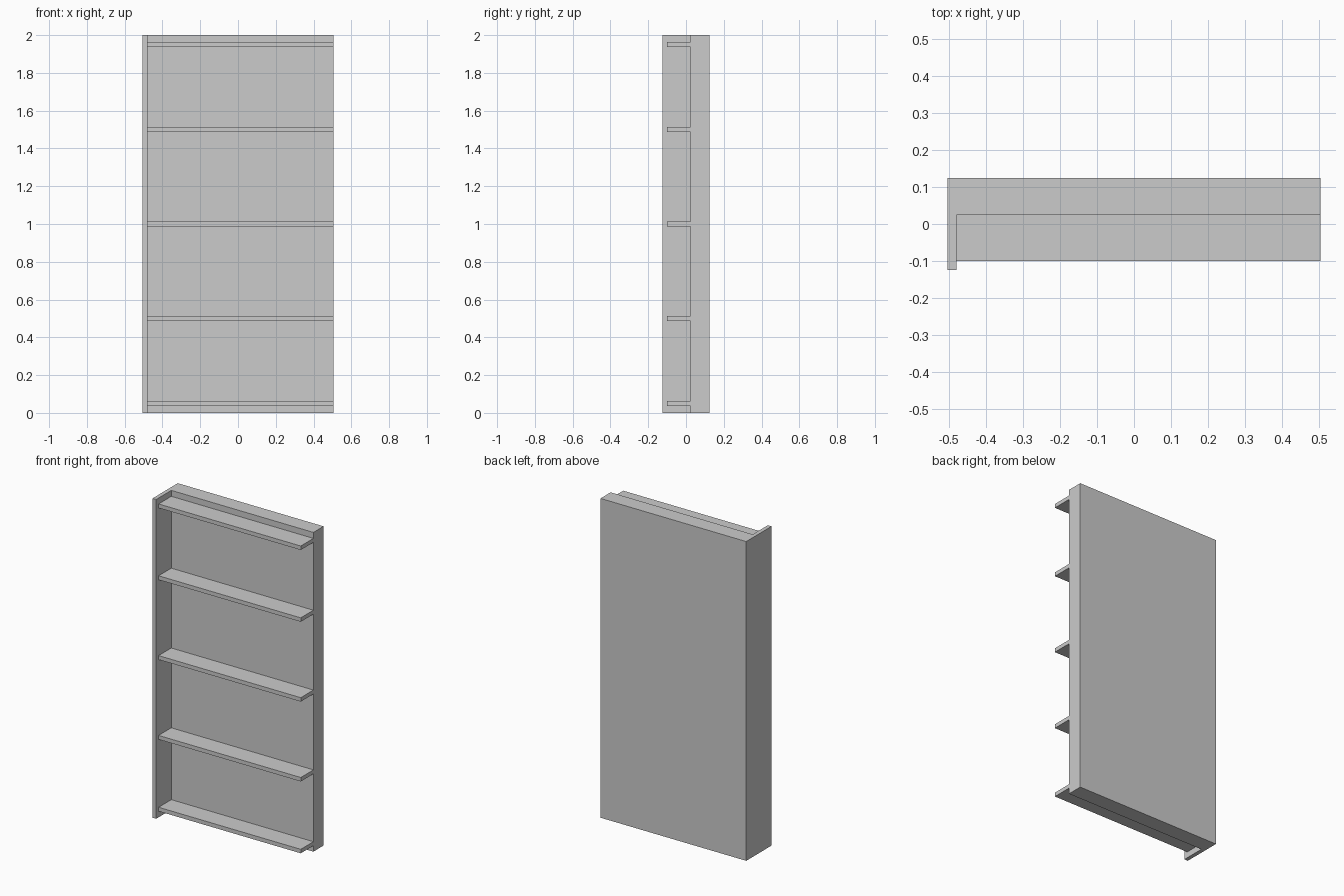
import bpy
import bmesh

if "Cube" in bpy.data.objects:
    bpy.data.objects.remove(bpy.data.objects["Cube"])

LEFT, RIGHT = -0.505, 0.505
FRONT, BACK = -0.125, 0.125
INNER_X, INNER_Y = -0.48, 0.025


def extrude_profile(name, points, z0, z1):
    """Extrude a closed xy outline from z0 up to z1."""
    bm = bmesh.new()
    face = bm.faces.new([bm.verts.new((x, y, z0)) for x, y in points])
    result = bmesh.ops.extrude_face_region(bm, geom=[face])
    top = [v for v in result["geom"] if isinstance(v, bmesh.types.BMVert)]
    bmesh.ops.translate(bm, verts=top, vec=(0, 0, z1 - z0))
    bmesh.ops.recalc_face_normals(bm, faces=bm.faces)
    mesh = bpy.data.meshes.new(name)
    bm.to_mesh(mesh)
    bm.free()
    obj = bpy.data.objects.new(name, mesh)
    bpy.context.collection.objects.link(obj)
    return obj


# Thick back and the single left side panel as one L-shaped body
extrude_profile("back_and_side_panel", [
    (LEFT, FRONT), (INNER_X, FRONT), (INNER_X, INNER_Y),
    (RIGHT, INNER_Y), (RIGHT, BACK), (LEFT, BACK)], 0, 2)

# Five shelves, open at the right end
shelf_outline = [(INNER_X, -0.1), (RIGHT, -0.1), (RIGHT, INNER_Y), (INNER_X, INNER_Y)]
for i, z in enumerate((0.05, 0.5, 1.0, 1.5, 1.95), 1):
    extrude_profile(f"shelf_{i}", shelf_outline, z - 0.0125, z + 0.0125)
